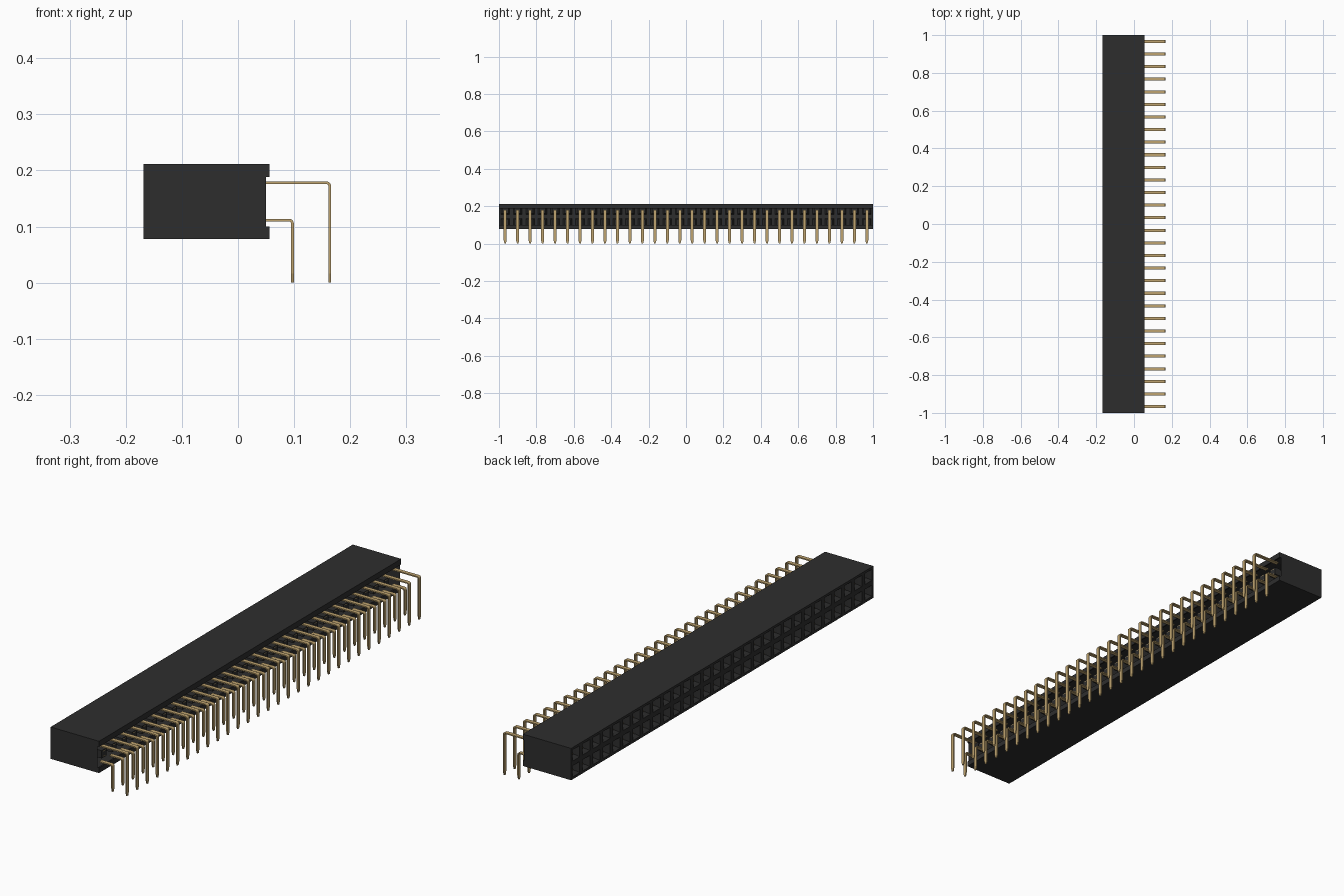
import bpy, bmesh, math
from mathutils import Vector, Matrix

cube = bpy.data.objects.get("Cube")
if cube:
    bpy.data.objects.remove(cube)

COLUMNS = 30
PITCH = 2 / COLUMNS
FRONT, BACK, LIP = -0.168, 0.05, 0.056
BOTTOM = 0.078
MID = BOTTOM + PITCH
TOP = MID + PITCH
ROWS = (MID - PITCH / 2, MID + PITCH / 2)


def material(name, color, rough):
    m = bpy.data.materials.new(name)
    m.use_nodes = True
    m.diffuse_color = (*color, 1)
    shader = m.node_tree.nodes["Principled BSDF"]
    shader.inputs["Base Color"].default_value = (*color, 1)
    shader.inputs["Roughness"].default_value = rough
    return m


plastic = material("black plastic", (0.027, 0.027, 0.027), 0.6)
gold = material("gold metal", (0.52, 0.37, 0.16), 0.5)


def finish(name, bm, mat):
    bmesh.ops.recalc_face_normals(bm, faces=bm.faces)
    mesh = bpy.data.meshes.new(name)
    bm.to_mesh(mesh)
    bm.free()
    mesh.materials.append(mat)
    obj = bpy.data.objects.new(name, mesh)
    bpy.context.collection.objects.link(obj)
    return obj


def repeat(obj):
    """Array one column along the whole housing."""
    obj.location.y = -1 + PITCH / 2
    arr = obj.modifiers.new("columns", 'ARRAY')
    arr.count = COLUMNS
    arr.use_relative_offset = False
    arr.use_constant_offset = True
    arr.constant_offset_displace = (0, PITCH, 0)


def sweep(bm, path, thickness, widths):
    """Sweep a flat strip along a path in the xz plane."""
    rings = []
    for i, (x, z) in enumerate(path):
        a = Vector(path[max(i - 1, 0)])
        b = Vector(path[min(i + 1, len(path) - 1)])
        d = (b - a).normalized()
        nx, nz = -d.y * thickness / 2, d.x * thickness / 2
        w = widths[i] / 2
        rings.append([bm.verts.new((x + s * nx, y, z + s * nz))
                      for s, y in ((1, -w), (1, w), (-1, w), (-1, -w))])
    for r, q in zip(rings, rings[1:]):
        for k in range(4):
            n = (k + 1) % 4
            bm.faces.new((r[k], r[n], q[n], q[k]))
    bm.faces.new(rings[0])
    bm.faces.new(rings[-1])


# Housing: a mating face of square cells, each sunk into a socket
bm = bmesh.new()
grid = [[bm.verts.new((FRONT, -1 + c * PITCH, BOTTOM + r * PITCH))
         for c in range(COLUMNS + 1)] for r in range(3)]
cells = [bm.faces.new((grid[r][c], grid[r + 1][c], grid[r + 1][c + 1], grid[r][c + 1]))
         for r in range(2) for c in range(COLUMNS)]
rim = [e for e in bm.edges if e.is_boundary]
shell = bmesh.ops.extrude_edge_only(bm, edges=rim)["geom"]
for v in shell:
    if isinstance(v, bmesh.types.BMVert):
        v.co.x = BACK
bmesh.ops.contextual_create(bm, geom=[e for e in shell if isinstance(e, bmesh.types.BMEdge)
                                     and all(v.co.x == BACK for v in e.verts)])
# chamfered mouth, then the straight socket
bmesh.ops.inset_individual(bm, faces=cells, thickness=0.010, use_even_offset=True)
bmesh.ops.inset_individual(bm, faces=cells, thickness=0.007, use_even_offset=True)
for v in {v for f in cells for v in f.verts}:
    v.co.x += 0.012
walls = bmesh.ops.extrude_discrete_faces(bm, faces=cells)["faces"]
for v in {v for f in walls for v in f.verts}:
    v.co.x = BACK - 0.04
finish("housing", bm, plastic)

# Long lips along the top and bottom of the rear face
for name, low, high in (("lower_lip", BOTTOM, 0.1), ("upper_lip", 0.188, TOP)):
    bm = bmesh.new()
    bmesh.ops.create_cube(bm, size=1, matrix=Matrix.Translation(
        ((BACK + LIP) / 2, 0, (low + high) / 2)) @ Matrix.Diagonal((LIP - BACK, 2, high - low, 1)))
    finish(name, bm, plastic)

# Bent tails and the spring contacts inside the sockets
THICK, WIDTH, BEND = 0.005, 0.016, 0.006
for row, z, reach in (("lower", ROWS[0], 0.097), ("upper", ROWS[1], 0.1635)):
    arc = [(reach - BEND + BEND * math.sin(t), z - BEND + BEND * math.cos(t))
           for t in (i * math.pi / 8 for i in range(5))]
    path = [(BACK - 0.01, z), *arc, (reach, 0.016), (reach, 0)]
    bm = bmesh.new()
    sweep(bm, path, THICK, [WIDTH] * (len(path) - 1) + [WIDTH * 0.45])
    repeat(finish(row + "_pins", bm, gold))

    bm = bmesh.new()
    for side in (-1, 1):
        leaf = [(FRONT + 0.02, z + side * 0.010), (FRONT + 0.05, z + side * 0.004),
                (BACK - 0.04, z + side * 0.012)]
        sweep(bm, leaf, 0.004, [WIDTH] * 3)
    repeat(finish(row + "_contacts", bm, gold))
